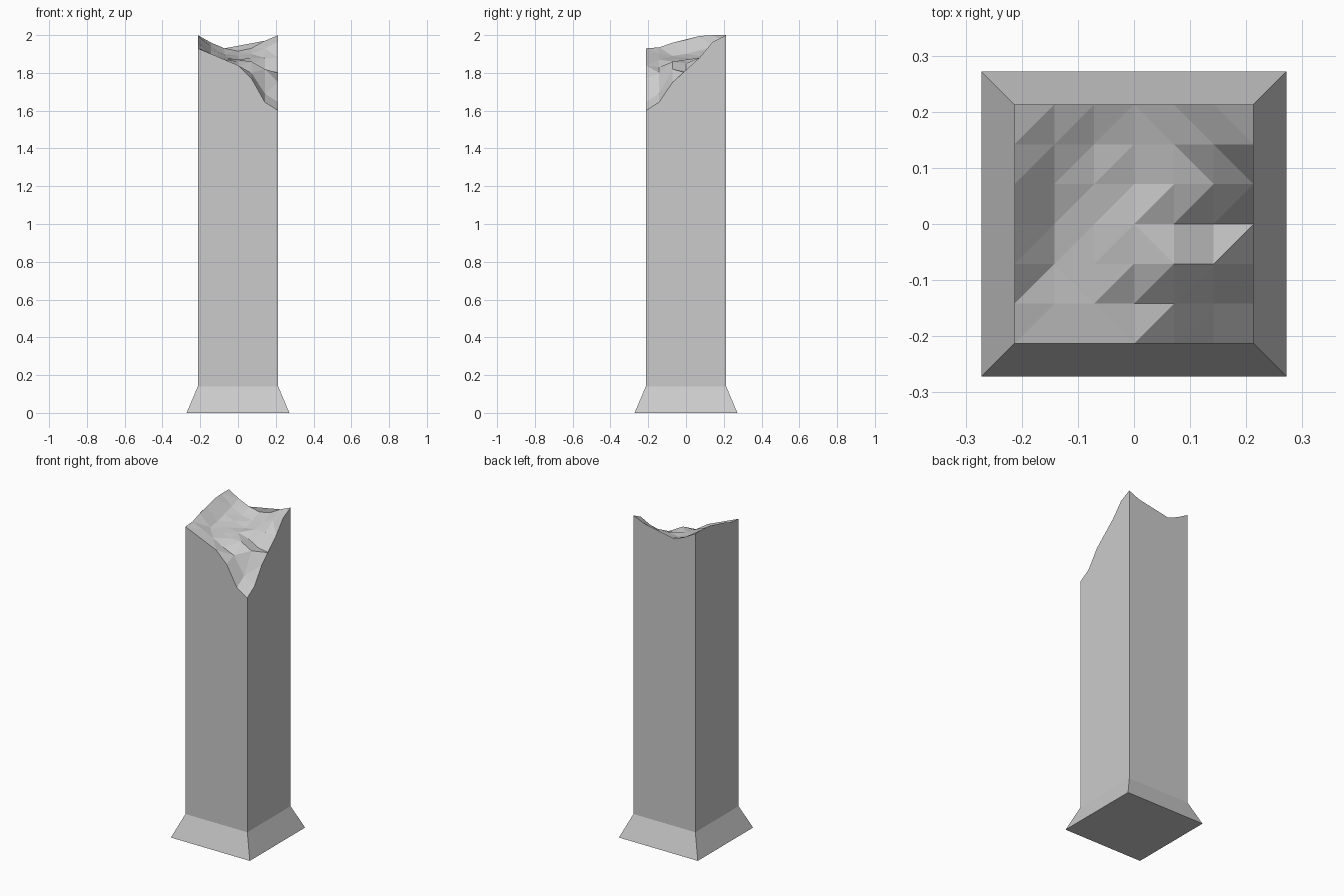
import bpy, bmesh

if "Cube" in bpy.data.objects:
    bpy.data.objects.remove(bpy.data.objects["Cube"])

N, HALF, FOOT, FOOT_Z = 7, 0.213, 0.272, 0.14

# Heights of the broken top, rows from front to back
heights = [
    [1.93, 1.90, 1.87, 1.84, 1.77, 1.645, 1.60],
    [1.935, 1.90, 1.87, 1.83, 1.80, 1.69, 1.645],
    [1.96, 1.89, 1.875, 1.86, 1.86, 1.82, 1.75],
    [1.975, 1.90, 1.88, 1.87, 1.85, 1.81, 1.80],
    [1.995, 1.92, 1.89, 1.87, 1.88, 1.88, 1.88],
    [2.00, 1.94, 1.90, 1.89, 1.90, 1.93, 1.965],
    [2.00, 1.96, 1.93, 1.915, 1.93, 1.97, 2.00],
]

bm = bmesh.new()


def square(half, z):
    return [bm.verts.new((sx * half, sy * half, z))
            for sx, sy in ((-1, -1), (1, -1), (1, 1), (-1, 1))]


# Broken top surface
step = 2 * HALF / (N - 1)
top = [[bm.verts.new((-HALF + i * step, -HALF + j * step, heights[j][i]))
        for i in range(N)] for j in range(N)]
cells = [bm.faces.new((top[j][i], top[j][i + 1], top[j + 1][i + 1], top[j + 1][i]))
         for j in range(N - 1) for i in range(N - 1)]
bmesh.ops.triangulate(bm, faces=cells, quad_method='SHORT_EDGE')

# Shaft sides reach up to the broken edge, flared foot below
foot, neck = square(FOOT, 0), square(HALF, FOOT_Z)
rims = [top[0], [row[-1] for row in top], top[-1][::-1], [row[0] for row in top][::-1]]
sides = []
for k in range(4):
    n = (k + 1) % 4
    sides.append(bm.faces.new([neck[k], neck[n]] + rims[k][::-1]))
    bm.faces.new((foot[k], foot[n], neck[n], neck[k]))
bm.faces.new(foot[::-1])
bmesh.ops.triangulate(bm, faces=sides, ngon_method='EAR_CLIP')
bmesh.ops.recalc_face_normals(bm, faces=bm.faces)

mesh = bpy.data.meshes.new("broken_pillar")
bm.to_mesh(mesh)
bm.free()
bpy.context.collection.objects.link(bpy.data.objects.new("broken_pillar", mesh))
